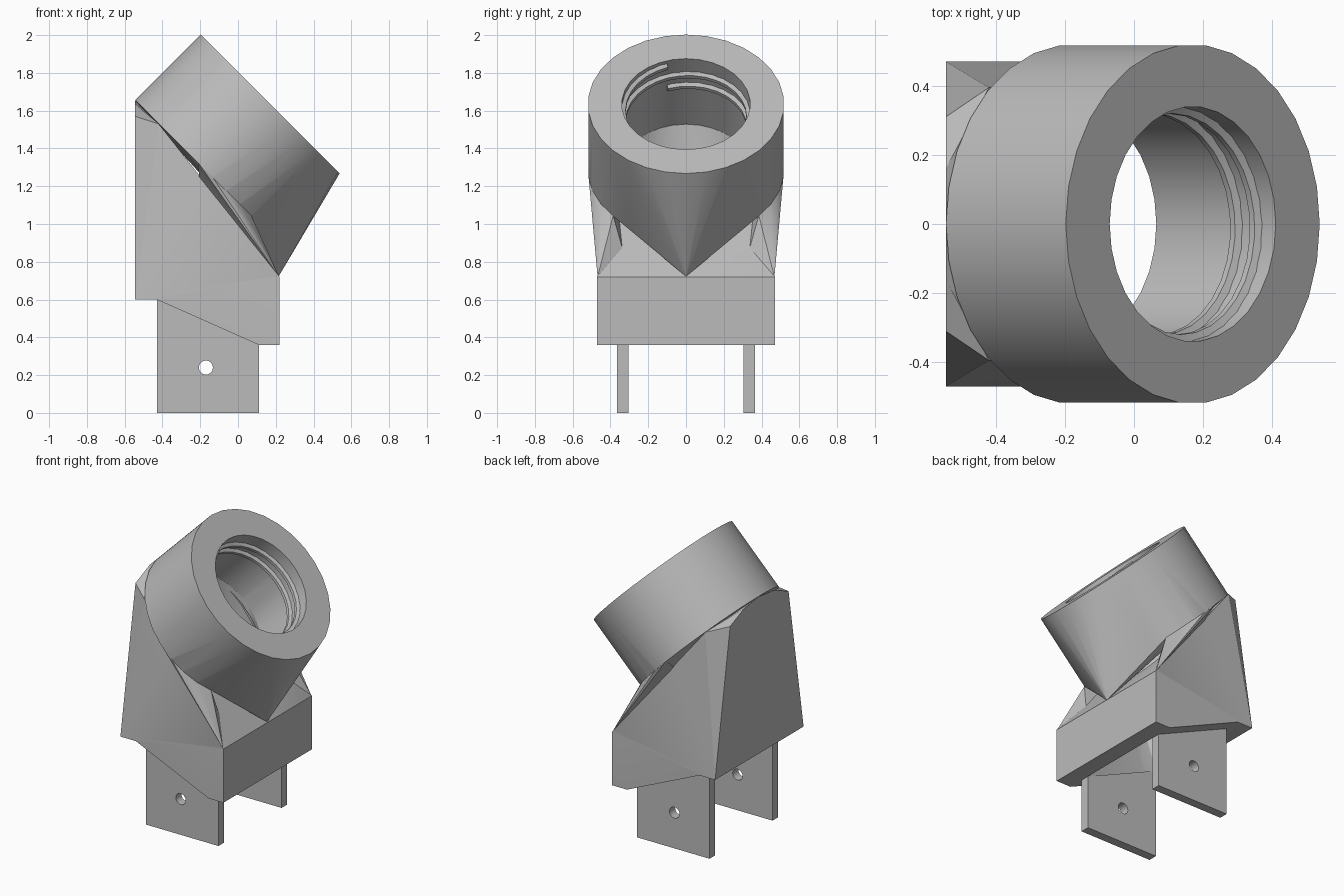
import bpy, bmesh, math
from mathutils import Vector

if "Cube" in bpy.data.objects:
    bpy.data.objects.remove(bpy.data.objects["Cube"])

grey = bpy.data.materials.new("plain_grey")
grey.use_nodes = True
COLOUR = (0.5, 0.5, 0.5, 1)
grey.diffuse_color = COLOUR
grey.node_tree.nodes["Principled BSDF"].inputs["Base Color"].default_value = COLOUR

MOUTH = Vector((0.17, 0, 1.635))          # centre of the socket opening
AXIS = Vector((1, 0, 1)).normalized()     # direction the socket points
DOWN = Vector((1, 0, -1)).normalized()
SIDE = Vector((0, 1, 0))
DEPTH = 0.49
SEGMENTS = 30


def on_socket(radius, angle, depth):
    return (MOUTH - AXIS * depth
            + (DOWN * math.cos(angle) + SIDE * math.sin(angle)) * radius)


def ring(radius, depth):
    return [on_socket(radius, math.tau * i / SEGMENTS, depth) for i in range(SEGMENTS)]


def finish(name, bm):
    bmesh.ops.recalc_face_normals(bm, faces=bm.faces)
    mesh = bpy.data.meshes.new(name)
    bm.to_mesh(mesh)
    bm.free()
    mesh.materials.append(grey)
    obj = bpy.data.objects.new(name, mesh)
    bpy.context.collection.objects.link(obj)
    return obj


def hull(name, points):
    bm = bmesh.new()
    verts = [bm.verts.new(p) for p in points]
    bmesh.ops.convex_hull(bm, input=verts)
    bmesh.ops.dissolve_limit(bm, angle_limit=0.01, verts=bm.verts, edges=bm.edges)
    return finish(name, bm)


def activate(obj):
    bpy.ops.object.select_all(action="DESELECT")
    obj.select_set(True)
    bpy.context.view_layer.objects.active = obj


def combine(target, other, operation):
    activate(target)
    mod = target.modifiers.new(operation, "BOOLEAN")
    mod.object, mod.operation, mod.solver = other, operation, "EXACT"
    bpy.ops.object.modifier_apply(modifier=mod.name)
    bpy.data.objects.remove(other)


def both(x, y, z):
    return [(x, y, z), (x, -y, z)]


# Tapered body with a flat back plate, arched at the top
body = hull("body", both(0.22, 0.47, 0.72) + both(0.22, 0.47, 0.36)
            + both(0.11, 0.47, 0.36) + both(-0.43, 0.47, 0.6)
            + both(-0.545, 0.47, 0.6) + both(-0.42, 0.395, 1.53)
            + both(-0.545, 0.31, 1.57) + both(-0.545, 0.16, 1.635)
            + [(-0.545, 0, 1.655)])
# Sloping underside between the legs' front and back edges
combine(body, hull("underside_cut", both(0.11, 0.6, 0.36) + both(-0.43, 0.6, 0.6)
                   + both(-0.43, 0.6, 0.2) + both(0.11, 0.6, 0.2)), "DIFFERENCE")
combine(body, hull("rear_underside_cut", both(-0.43, 0.6, 0.6) + both(-0.7, 0.6, 0.6)
                   + both(-0.7, 0.6, 0.2) + both(-0.43, 0.6, 0.2)), "DIFFERENCE")

# Socket with a pointed gusset under its front
combine(body, hull("socket", ring(0.52, 0) + ring(0.52, DEPTH) + [(0.215, 0, 0.722)]), "UNION")

# Thin webs from the socket sides to the front corners
for s in (1, -1):
    web = [on_socket(0.519, s * math.radians(a), DEPTH - 0.002) for a in range(48, 97, 12)]
    web += [(0.218, s * 0.468, 0.721), (0.12, s * 0.3, 0.74), (-0.2, s * 0.36, 1.2)]
    combine(body, hull("web", web), "UNION")

# Straight bore that opens into a hollow body
combine(body, hull("bore", ring(0.34, -0.1) + ring(0.34, DEPTH)), "DIFFERENCE")
combine(body, hull("cavity", ring(0.34, DEPTH - 0.001) + both(-0.428, 0.305, 0.62)
                   + both(-0.428, 0.305, 0.2) + both(0.11, 0.305, 0.2)
                   + both(0.11, 0.305, 0.4)), "DIFFERENCE")
activate(body)
bpy.ops.object.shade_smooth_by_angle(angle=math.radians(25))

# Screw thread: a helical ridge inside the mouth
bm = bmesh.new()
previous = None
TURNS, PITCH = 2, 0.08
for i in range(TURNS * SEGMENTS + 1):
    angle = math.pi + 0.3 + math.tau * i / SEGMENTS
    depth = 0.04 + PITCH * i / SEGMENTS
    section = [bm.verts.new(on_socket(r, angle, depth + d)) for r, d in
               ((0.345, -0.022), (0.32, -0.01), (0.32, 0.01), (0.345, 0.022))]
    if previous:
        for j in range(4):
            k = (j + 1) % 4
            bm.faces.new((previous[j], previous[k], section[k], section[j]))
    else:
        bm.faces.new(section)
    previous = section
bm.faces.new(previous)
thread = finish("screw_thread", bm)
activate(thread)
bpy.ops.object.shade_smooth_by_angle(angle=math.radians(25))

# Two mounting legs, each with a pin hole
for name, s in (("rear_leg", 1), ("front_leg", -1)):
    outline = [(-0.43, 0), (0.11, 0), (0.11, 0.36), (-0.43, 0.6)]
    leg = hull(name, [(x, s * y, z) for y in (0.305, 0.365) for x, z in outline])
    circle = [math.tau * i / 24 for i in range(24)]
    pin = hull("pin_hole", [(-0.17 + 0.037 * math.cos(a), s * y, 0.24 + 0.037 * math.sin(a))
                            for y in (0.2, 0.5) for a in circle])
    combine(leg, pin, "DIFFERENCE")
    activate(leg)
    bpy.ops.object.shade_smooth_by_angle(angle=math.radians(25))
